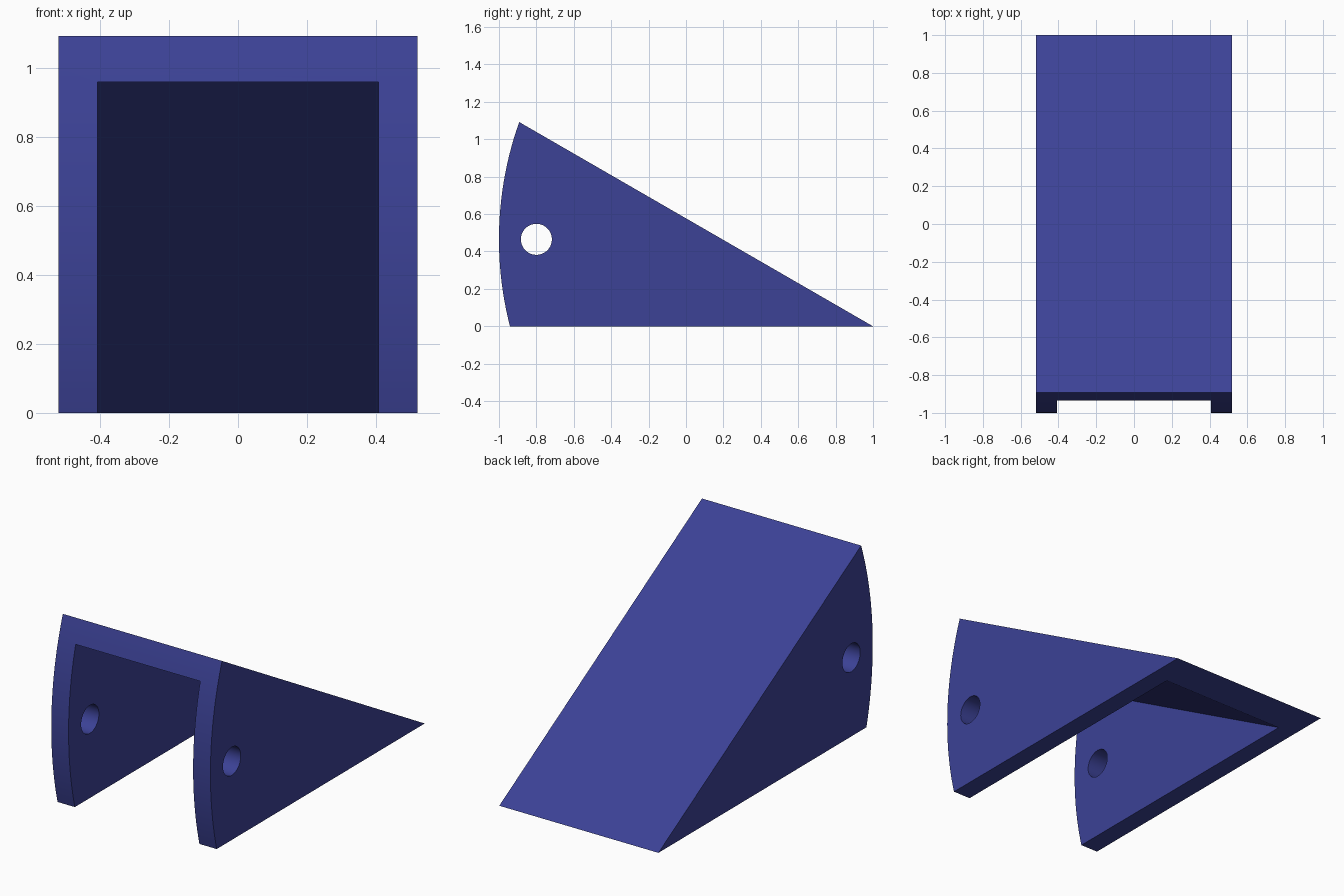
import bpy, bmesh, math
from mathutils import Matrix

if "Cube" in bpy.data.objects:
    bpy.data.objects.remove(bpy.data.objects["Cube"])

SLOPE = math.tan(math.radians(30))
HALF_W, HALF_IN = 0.52, 0.407

blue = bpy.data.materials.new("indigo_blue")
blue.diffuse_color = (0.045, 0.054, 0.305, 1)
blue.use_nodes = True
blue.node_tree.nodes["Principled BSDF"].inputs["Base Color"].default_value = blue.diffuse_color


def extrude_profile(name, pts, half):
    """Prism from a (y, z) profile, running from x = -half to x = half."""
    bm = bmesh.new()
    face = bm.faces.new([bm.verts.new((-half, y, z)) for y, z in pts])
    moved = bmesh.ops.extrude_face_region(bm, geom=[face])["geom"]
    verts = [g for g in moved if isinstance(g, bmesh.types.BMVert)]
    bmesh.ops.translate(bm, verts=verts, vec=(2 * half, 0, 0))
    bmesh.ops.recalc_face_normals(bm, faces=bm.faces)
    return finish(name, bm)


def finish(name, bm):
    mesh = bpy.data.meshes.new(name)
    bm.to_mesh(mesh)
    bm.free()
    mesh.materials.append(blue)
    obj = bpy.data.objects.new(name, mesh)
    bpy.context.collection.objects.link(obj)
    return obj


def cut(obj, cutter):
    cutter.hide_render = True
    mod = obj.modifiers.new("cut", 'BOOLEAN')
    mod.operation, mod.solver, mod.object = 'DIFFERENCE', 'EXACT', cutter
    bpy.context.view_layer.objects.active = obj
    bpy.ops.object.modifier_apply(modifier=mod.name)
    bpy.data.objects.remove(cutter)


# Wedge body with a gently bowed front
R, CY, CZ, N = 1.87, 0.87, 0.465, 24
TOP = 1.092
arc = []
for i in range(N + 1):
    z = TOP * i / N
    arc.append((CY - math.sqrt(R * R - (z - CZ) ** 2), z))
body = extrude_profile("wedge_cover", [(1, 0)] + arc, HALF_W)

# Hollow, open at the front and the bottom
inner_top, inner_tip = 0.958, 0.77
pocket = extrude_profile("pocket_cutter", [
    (inner_tip + 0.1 / SLOPE, -0.1), (-1.2, -0.1), (-1.2, inner_top),
    (inner_tip - inner_top / SLOPE, inner_top)], HALF_IN)
cut(body, pocket)

# Pivot hole through both side walls
bm = bmesh.new()
bmesh.ops.create_cone(bm, cap_ends=True, segments=40, radius1=0.083,
                      radius2=0.083, depth=1.4,
                      matrix=Matrix.Translation((0, -0.8, 0.465))
                      @ Matrix.Rotation(math.pi / 2, 4, 'Y'))
cut(body, finish("hole_cutter", bm))

# Smooth the bowed front and the holes, keep edges sharp
bpy.ops.object.select_all(action='DESELECT')
body.select_set(True)
bpy.context.view_layer.objects.active = body
bpy.ops.object.shade_smooth_by_angle(angle=math.radians(25))
